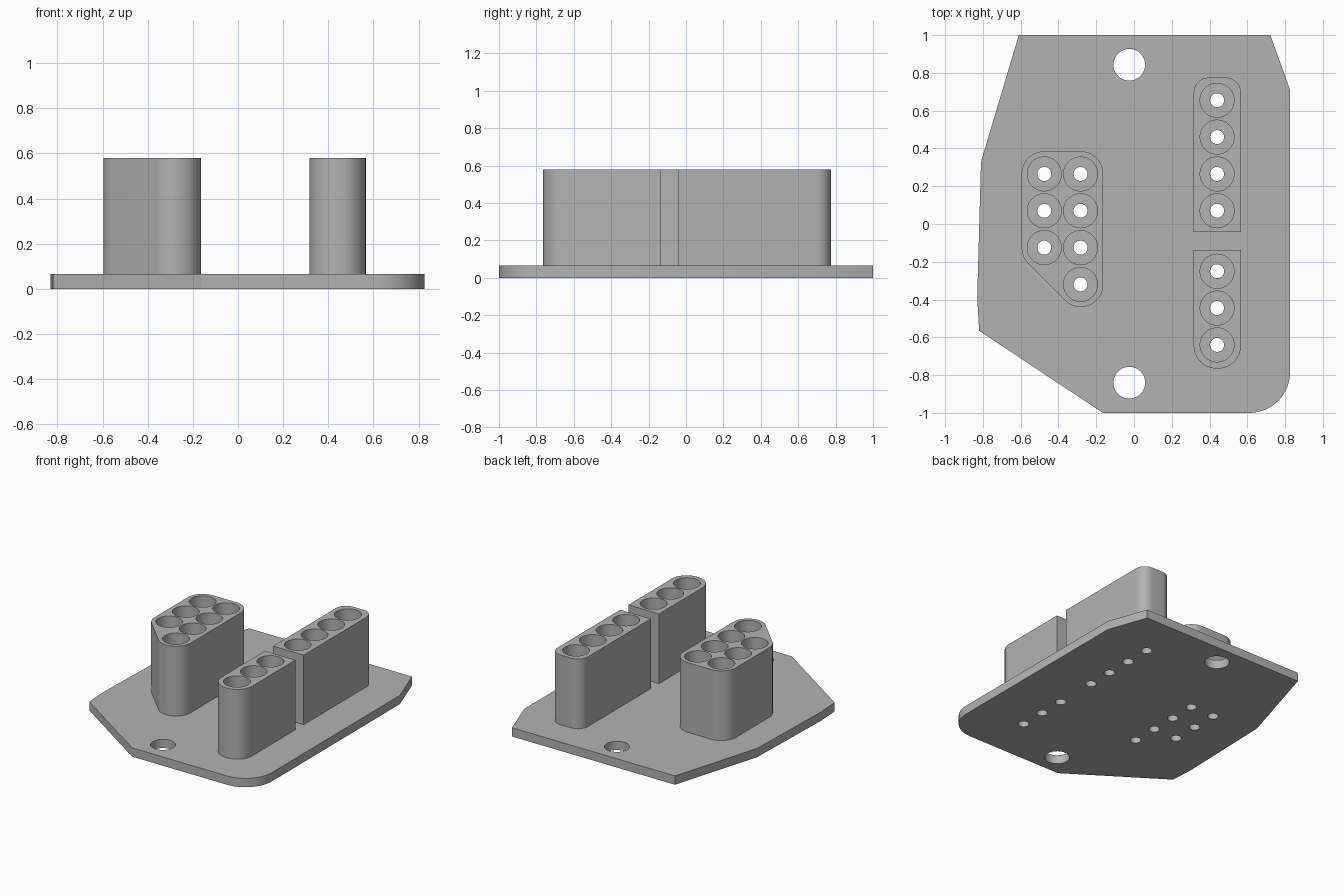
import bpy, bmesh, math
from mathutils import Vector

cube = bpy.data.objects.get("Cube")
if cube:
    bpy.data.objects.remove(cube, do_unlink=True)

grey = bpy.data.materials.new("plain grey")
grey.use_nodes = True
COLOUR = (0.45, 0.45, 0.45, 1)
grey.diffuse_color = COLOUR
grey.node_tree.nodes["Principled BSDF"].inputs["Base Color"].default_value = COLOUR

PLATE_TOP, BLOCK_TOP = 0.065, 0.58
WELL, PIN, BOLT = 0.09, 0.037, 0.084


def circle(x, y, r, n=48):
    return [(x + r * math.cos(math.tau * i / n), y + r * math.sin(math.tau * i / n)) for i in range(n)]


def rounded(corners, steps=14):
    """Outline from (x, y, radius) corners, filleting those with a radius."""
    pts = []
    for i, (x, y, r) in enumerate(corners):
        p = Vector((x, y))
        if not r:
            pts.append((x, y))
            continue
        a = (Vector(corners[i - 1][:2]) - p).normalized()
        b = (Vector(corners[(i + 1) % len(corners)][:2]) - p).normalized()
        half = a.angle(b) / 2
        centre = p + (a + b).normalized() * (r / math.sin(half))
        start = p + a * (r / math.tan(half)) - centre
        end = p + b * (r / math.tan(half)) - centre
        for k in range(steps + 1):
            t = k / steps
            s = math.pi - 2 * half
            v = (start * math.sin((1 - t) * s) + end * math.sin(t * s)) / math.sin(s)
            pts.append(tuple(centre + v))
    return pts


def slab(name, outline, holes, z0, z1, open_bottom=False):
    """Extrude an outline with holes between two heights."""
    curve = bpy.data.curves.new(name, "CURVE")
    curve.dimensions = "2D"
    curve.fill_mode = "BOTH"
    curve.extrude = (z1 - z0) / 2
    for loop in [outline] + holes:
        spline = curve.splines.new("POLY")
        spline.points.add(len(loop) - 1)
        for point, (x, y) in zip(spline.points, loop):
            point.co = (x, y, 0, 1)
        spline.use_cyclic_u = True
    obj = bpy.data.objects.new(name, curve)
    bpy.context.collection.objects.link(obj)
    bpy.ops.object.select_all(action="DESELECT")
    obj.select_set(True)
    bpy.context.view_layer.objects.active = obj
    bpy.ops.object.convert(target="MESH")
    obj = bpy.context.view_layer.objects.active
    mesh = obj.data

    # Weld caps to walls, and raise to height
    bm = bmesh.new()
    bm.from_mesh(mesh)
    bmesh.ops.remove_doubles(bm, verts=bm.verts, dist=0.0001)
    bmesh.ops.translate(bm, verts=bm.verts, vec=(0, 0, (z0 + z1) / 2))
    bmesh.ops.recalc_face_normals(bm, faces=bm.faces)
    if open_bottom:
        under = [f for f in bm.faces if f.normal.z < -0.9]
        bmesh.ops.delete(bm, geom=under, context="FACES")
    bm.to_mesh(mesh)
    bm.free()
    mesh.materials.clear()
    mesh.materials.append(grey)
    bpy.ops.object.shade_smooth_by_angle(angle=math.radians(30))
    return obj


# Socket centres
back_row = [(0.44, 0.655 - 0.195 * i) for i in range(4)]
front_row = [(0.44, -0.25 - 0.195 * i) for i in range(3)]
cluster = [(-0.475, 0.265 - 0.195 * i) for i in range(3)]
cluster += [(-0.283, 0.265 - 0.195 * i) for i in range(4)]

# Base plate with pin holes and two bolt holes
plate = rounded([(-0.61, 1, 0), (-0.81, 0.33, 0), (-0.83, -0.39, 0), (-0.82, -0.565, 0),
                 (-0.165, -1, 0), (0.826, -1, 0.215), (0.826, 0.71, 0), (0.722, 1, 0)])
holes = [circle(x, y, PIN) for x, y in back_row + front_row + cluster]
holes += [circle(-0.025, y, BOLT) for y in (0.843, -0.84)]
slab("base_plate", plate, holes, 0, PLATE_TOP)

# Socket blocks with open wells
L, R = 0.316, 0.566
blocks = {
    "back_socket_block": ([(L, -0.042, 0), (R, -0.042, 0), (R, 0.775, 0.08), (L, 0.775, 0.08)], back_row),
    "front_socket_block": ([(L, -0.765, 0.12), (R, -0.765, 0.12), (R, -0.137, 0), (L, -0.137, 0)], front_row),
    "cluster_socket_block": ([(-0.595, 0.385, 0.12), (-0.595, -0.175, 0.12), (-0.33, -0.44, 0.12),
                              (-0.163, -0.44, 0.12), (-0.163, 0.385, 0.12)], cluster),
}
for name, (corners, wells) in blocks.items():
    slab(name, rounded(corners), [circle(x, y, WELL) for x, y in wells], PLATE_TOP, BLOCK_TOP, True)
